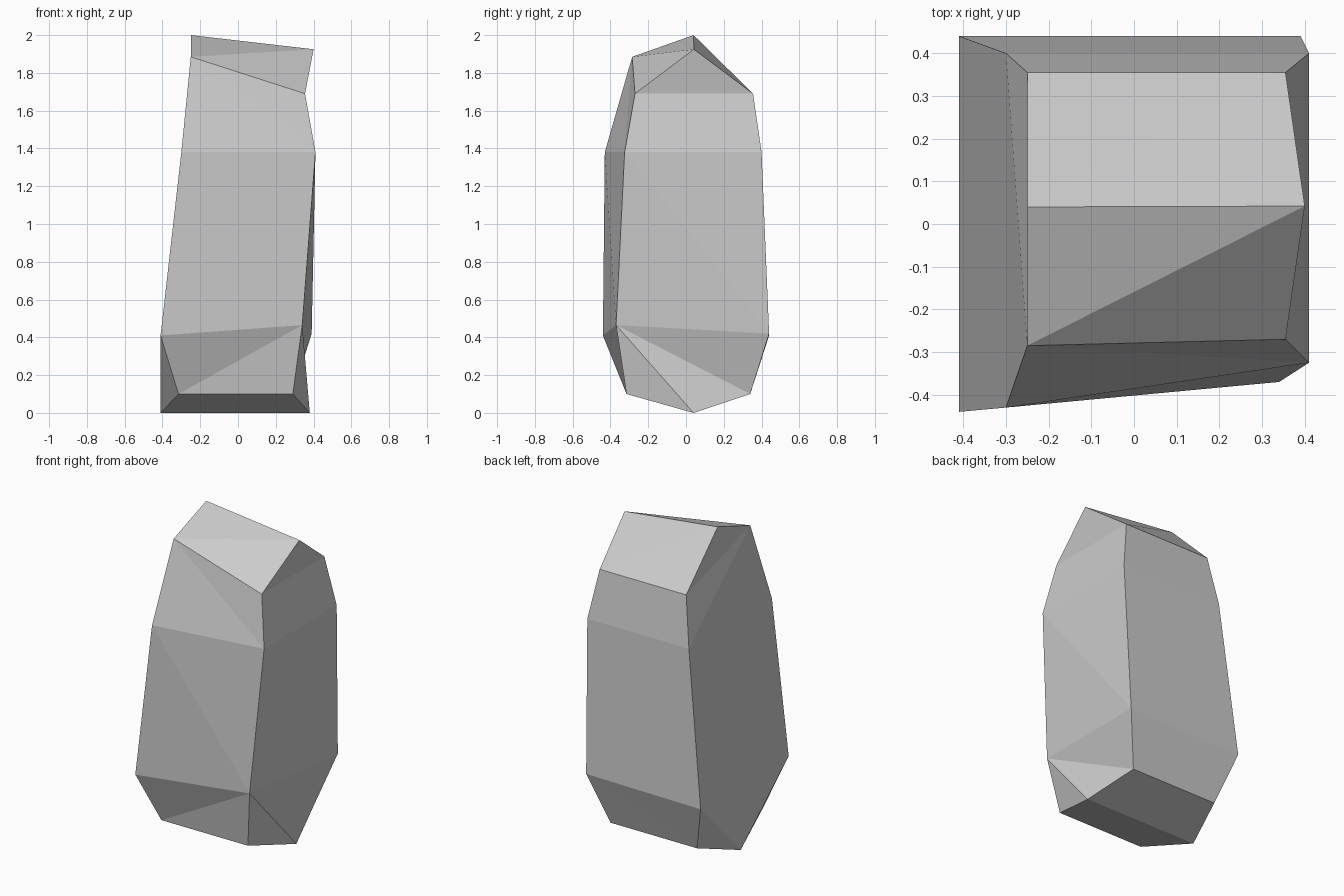
import bpy
import bmesh

cube = bpy.data.objects.get("Cube")
if cube:
    bpy.data.objects.remove(cube, do_unlink=True)

# Single stone colour
stone = bpy.data.materials.new("pale_grey_stone")
stone.use_nodes = True
colour = (0.6, 0.6, 0.6, 1.0)
stone.diffuse_color = colour
bsdf = next(n for n in stone.node_tree.nodes if n.type == 'BSDF_PRINCIPLED')
bsdf.inputs["Base Color"].default_value = colour

bm = bmesh.new()


def ring(*corners):
    """Four corners: front right (-x), front left (+x), back left, back right."""
    return [bm.verts.new(c) for c in corners]


def fan(*points):
    """Triangles that all share the first point."""
    for a, b in zip(points[1:], points[2:]):
        bm.faces.new((points[0], a, b))


# Cross-sections from the ground up
bottom = ring((-.315, -.315, .1), (.29, -.315, .1), (.29, .34, .1), (-.315, .34, .1))
lower = ring((-.41, -.44, .41), (.34, -.37, .465), (.39, .44, .42), (-.41, .44, .41))
waist = ring((-.3, -.43, 1.38), (.41, -.325, 1.38), (.41, .4, 1.38), (-.3, .4, 1.38))
shoulder = ring((-.25, -.285, 1.885), (.355, -.27, 1.69), (.355, .355, 1.69), (-.25, .355, 1.69))

# Ridges that close the stone above and below
top_a, top_b = [bm.verts.new(c) for c in ((-.25, .04, 2), (.4, .042, 1.925))]
base_a, base_b = [bm.verts.new(c) for c in ((-.41, .04, 0), (.38, .04, 0))]

# Tall side panels
for low, high in ((lower, waist), (waist, shoulder)):
    for i in range(4):
        j = (i + 1) % 4
        if i == 3:
            fan(high[j], high[i], low[i], low[j])
        else:
            fan(high[i], low[i], low[j], high[j])

# Lower chamfers around the foot
fan(lower[1], lower[0], bottom[0], bottom[1])
fan(lower[1], bottom[1], base_b, bottom[2], lower[2])
fan(lower[2], bottom[2], bottom[3], lower[3])
fan(base_a, bottom[0], lower[0], lower[3], bottom[3])

# Underside and sloped top
fan(bottom[0], base_a, base_b, bottom[1])
fan(bottom[2], base_b, base_a, bottom[3])
fan(shoulder[0], shoulder[1], top_b, top_a)
fan(shoulder[2], shoulder[3], top_a, top_b)
fan(shoulder[1], shoulder[2], top_b)
fan(shoulder[3], shoulder[0], top_a)

bmesh.ops.recalc_face_normals(bm, faces=bm.faces)
mesh = bpy.data.meshes.new("standing_stone")
bm.to_mesh(mesh)
bm.free()
mesh.materials.append(stone)
bpy.context.collection.objects.link(bpy.data.objects.new("standing_stone", mesh))
